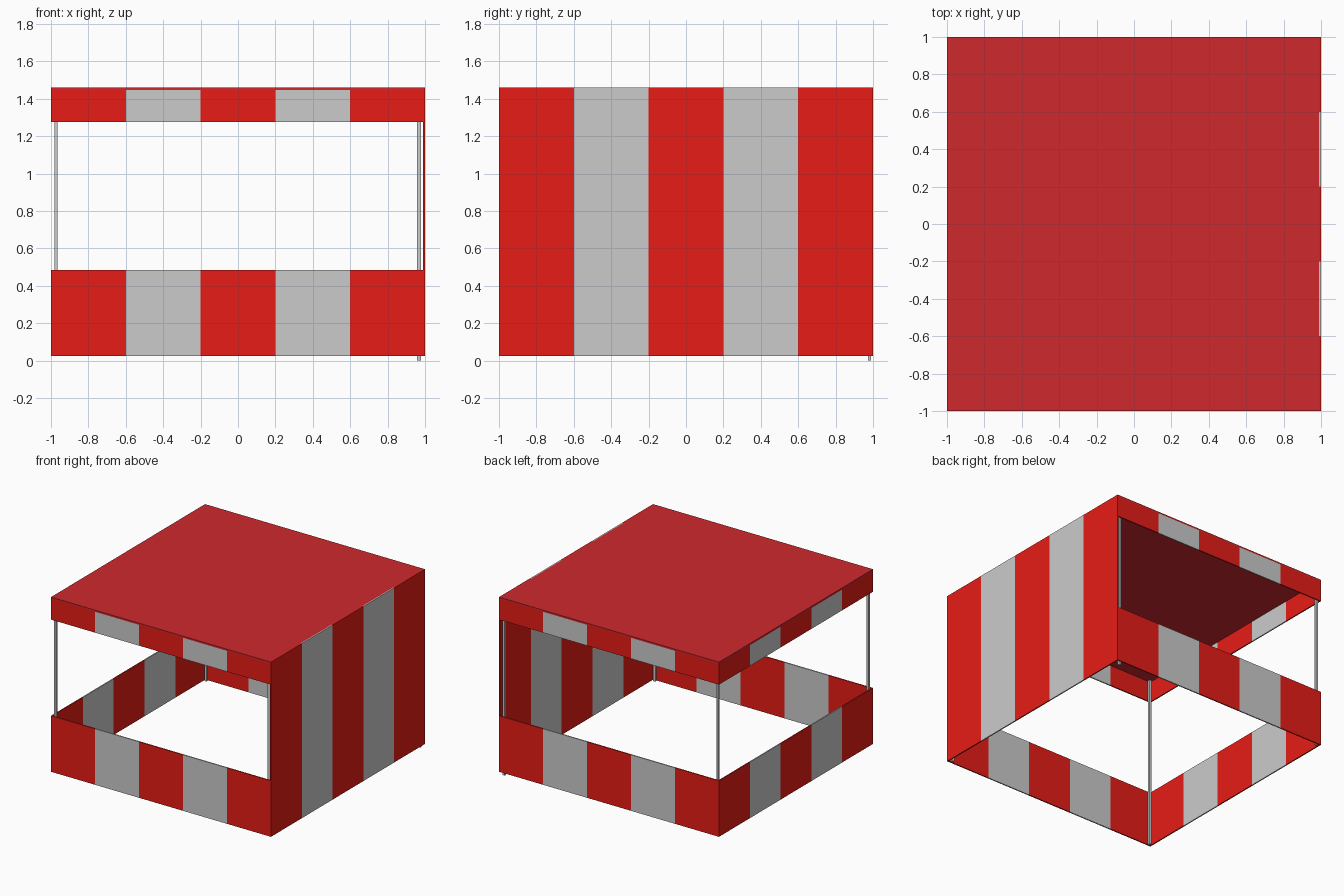
import bpy

if "Cube" in bpy.data.objects:
    bpy.data.objects.remove(bpy.data.objects["Cube"])

def material(name, color):
    m = bpy.data.materials.new(name)
    m.diffuse_color = color
    m.use_nodes = True
    m.node_tree.nodes["Principled BSDF"].inputs["Base Color"].default_value = m.diffuse_color
    return m

stripe_red = material("stripe_red", (0.8, 0.012, 0.008, 1))
roof_red = material("roof_red", (0.62, 0.022, 0.026, 1))

def box(name, x, y, z, mat=None):
    """Box from (min, max) ranges on each axis."""
    bpy.ops.mesh.primitive_cube_add(size=1)
    o = bpy.context.object
    o.name = name
    o.location = [(r[0] + r[1]) / 2 for r in (x, y, z)]
    o.scale = [r[1] - r[0] for r in (x, y, z)]
    bpy.ops.object.transform_apply(location=True, rotation=False, scale=True)
    if mat:
        o.data.materials.append(mat)
    return o

T = 0.01            # cloth thickness
BASE, COUNTER, VALANCE, TOP = 0.025, 0.485, 1.275, 1.46

def striped_panel(name, side, z):
    """Five alternating stripes along one side of the stall."""
    for i in range(5):
        run = (-1 + 0.4 * i, -0.6 + 0.4 * i)
        # end stripes of front and back stop at the side panels
        if side in ("front", "back"):
            run = (max(run[0], -1 + T), min(run[1], 1 - T))
        x, y = {"front": (run, (-1, -1 + T)),
                "back": (run, (1 - T, 1)),
                "left": ((-1, -1 + T), run),
                "right": ((1 - T, 1), run)}[side]
        box(f"{name}_stripe_{i + 1}", x, y, z, stripe_red if i % 2 == 0 else None)

# Counter panels and valances on the three open sides
for side in ("front", "back", "left"):
    striped_panel(side + "_counter", side, (BASE, COUNTER))
    striped_panel(side + "_valance", side, (VALANCE, TOP - 0.014))

# Full-height wall on the right
striped_panel("right_wall", "right", (BASE, TOP))

# Flat roof sheet
box("roof", (-1, 1 - T), (-1, 1), (TOP - 0.014, TOP), roof_red)

# Corner poles; the back right one reaches the ground
for name, x, y, z0 in (("front_left_pole", -0.973, -0.975, BASE),
                       ("back_left_pole", -0.973, 0.975, BASE),
                       ("front_right_pole", 0.967, -0.975, BASE),
                       ("back_right_pole", 0.967, 0.98, 0.0)):
    w, d = (0.011, 0.008) if x > 0 else (0.009, 0.009)
    box(name, (x - w, x + w), (y - d, y + d), (z0, TOP - 0.014))
